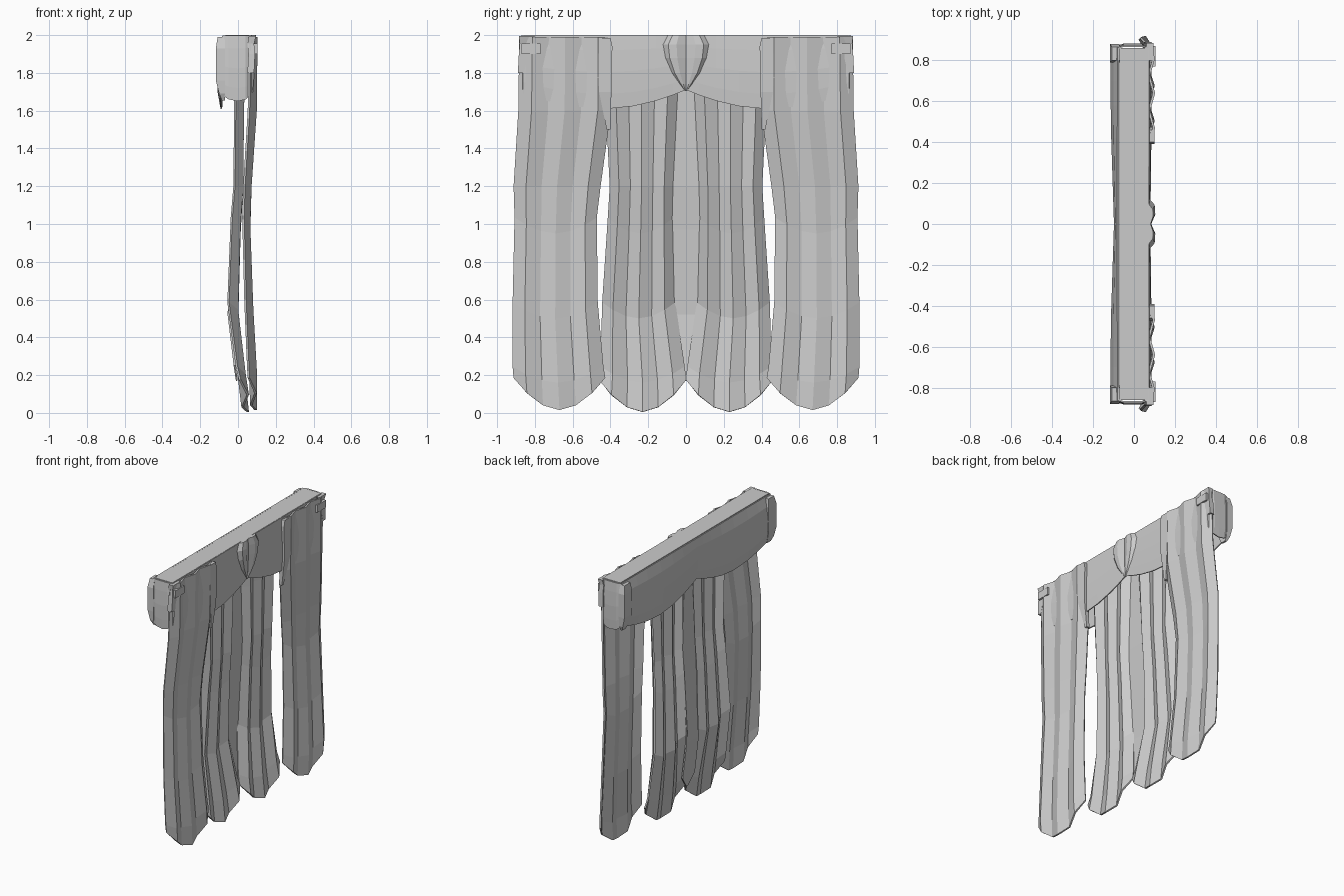
import bpy, bmesh, math

if "Cube" in bpy.data.objects:
    bpy.data.objects.remove(bpy.data.objects["Cube"])


def make_object(name, verts, faces, thickness=0.0):
    me = bpy.data.meshes.new(name)
    me.from_pydata(verts, [], faces)
    bm = bmesh.new()
    bm.from_mesh(me)
    bmesh.ops.recalc_face_normals(bm, faces=bm.faces)
    bm.to_mesh(me)
    bm.free()
    ob = bpy.data.objects.new(name, me)
    bpy.context.collection.objects.link(ob)
    if thickness:
        mod = ob.modifiers.new("cloth_thickness", 'SOLIDIFY')
        mod.thickness = thickness
        mod.offset = 0
    return ob


def loft(name, rows, closed=False, thickness=0.0, caps=False):
    n = len(rows[0])
    verts = [p for r in rows for p in r]
    faces = []
    for i in range(len(rows) - 1):
        for j in range(n if closed else n - 1):
            k = (j + 1) % n
            faces.append((i*n + j, i*n + k, (i+1)*n + k, (i+1)*n + j))
    if caps:
        faces += [tuple(range(n)), tuple(range((len(rows)-1)*n, len(rows)*n))]
    return make_object(name, verts, faces, thickness)


def box(name, x0, x1, y0, y1, z0, z1):
    rows = [[(x0, y0, z), (x1, y0, z), (x1, y1, z), (x0, y1, z)] for z in (z0, z1)]
    return loft(name, rows, True, caps=True)


# Fold layout shared by every curtain panel: (across, depth, hem rise)
FOLDS = [(-1, -.55, .17), (-.72, .5, .09), (-.36, -.2, .025), (0, .5, 0),
         (.36, -.2, .025), (.72, .5, .09), (1, -.55, .17)]


def panel(name, stations, s):
    """Stations are (z, inner y, outer y, mid x, fold depth), top to bottom."""
    rows = []
    for i, (z, a, b, x, d) in enumerate(stations):
        last = i == len(stations) - 1
        row = []
        for t, f, rise in FOLDS:
            y = (a + b)/2 + t*(b - a)/2
            row.append((x + f*d, s*y, z + rise*(1.0 if last else .5 if i > 2 else 0)))
        rows.append(row)
    return loft(name, rows, thickness=.012)


OUTER = [(1.99, .40, .88, .080, .035), (1.60, .40, .885, .076, .035),
         (1.20, .455, .91, .050, .032), (.95, .475, .905, .044, .03),
         (.50, .47, .915, .058, .035), (.16, .44, .915, .075, .04),
         (.015, .43, .91, .076, .035)]
INNER = [(1.93, .03, .43, .012, .045), (1.60, .05, .42, .006, .04),
         (1.20, .07, .40, .002, .04), (.95, .07, .41, -.012, .04),
         (.50, .06, .44, -.027, .045), (.16, .01, .45, .015, .04),
         (.005, .0, .46, .032, .04)]
for s, side in ((-1, "left"), (1, "right")):
    panel("outer_curtain_" + side, OUTER, s)
    panel("inner_curtain_" + side, INNER, s)

# Recessed cloth joining the two inner curtains
loft("centre_pleat", [[(x, -w, z), (x, w, z)] for z, w, x in
     ((1.93, .05, -.01), (1.6, .06, -.014), (1.2, .075, -.018),
      (.97, .075, -.032), (.52, .07, -.05), (.25, .07, -.018), (.17, .01, -.006))],
     thickness=.01)

# Rail
box("curtain_rail", -.07, .07, -.86, .86, 1.93, 2.0)


# Swagged valance wrapped around the rail
def hem(y):
    u = min(abs(y), .86)
    if u < .42:
        return 1.61 + .10*((.42 - u)/.42)**1.8
    return 1.61 + .08*((u - .42)/.44)**2


ys = [-.86, -.8, -.7, -.58, -.42, -.28, -.16, -.07, 0,
      .07, .16, .28, .42, .58, .7, .8, .86]
path = [(1, 0, y, hem(y)) for y in ys]
ends = [(.04, 1.66), (0, 1.65), (-.05, 1.66)]
path += [(0, x, .87, z) for x, z in ends]
path += [(-1, 0, y, hem(y)) for y in reversed(ys)]
path += [(0, x, -.87, z) for x, z in reversed(ends)]
rows = []
for t, bulge in ((0, 0), (.2, .6), (.5, 1), (.8, .8), (1, .35)):
    row = []
    for kind, x, y, low in path:
        swell = bulge*(.5 + .5*min(1, abs(y)/.5))
        if kind == 1:
            x = .070 + .012*swell
        elif kind == -1:
            x = -.078 - .032*swell
        else:
            y += math.copysign(.008*bulge, y)
        row.append((x, y, 1.998 + (low - 1.998)*t))
    rows.append(row)
loft("valance", rows, True, thickness=.008)

# Gathered shell at the middle of the valance, with two creases
shell = []
for z, w, d in ((2.0, .095, .02), (1.95, .125, .03), (1.88, .115, .03),
                (1.80, .08, .022), (1.74, .035, .012), (1.705, .006, .004)):
    prof = [(-1, 0), (-.75, .9), (-.4, 1), (0, .35), (.4, 1), (.75, .9), (1, 0)]
    shell.append([(.074 + d*k, w*t, z) for t, k in prof] + [(.066, 0, z)])
loft("centre_gather", shell, True, caps=True)

for s, side in ((-1, "left"), (1, "right")):
    # Rounded cloth flaps at the back corners
    flap = []
    for z, x, y0, y1 in ((1.99, -.108, .80, .865), (1.93, -.117, .79, .88),
                         (1.76, -.117, .79, .88), (1.69, -.10, .80, .875),
                         (1.655, -.085, .82, .86)):
        flap.append([(x, s*y0, z), (x, s*y1, z), (-.07, s*y1, z), (-.07, s*y0, z)])
    loft("back_corner_flap_" + side, flap, True, caps=True)
    # Tie bands and tails at the front corners
    box("corner_tie_" + side, .075, .104, *sorted((s*.77, s*.87)), 1.90, 1.955)
    tail = []
    for z, x, y0, y1 in ((1.995, .095, .80, .885), (1.955, .085, .83, .88),
                         (1.90, .09, .83, .885), (1.80, .085, .86, .89)):
        tail.append([(x, s*y0, z), (x, s*y1, z), (x - .035, s*y1, z), (x - .035, s*y0, z)])
    loft("corner_tail_" + side, tail, True, caps=True)
    # Straight tabs lying over the valance by the inner edge of the outer curtains
    tab = []
    for z, y0, y1 in ((1.985, .40, .46), (1.94, .39, .475), (1.70, .395, .46), (1.50, .40, .42)):
        x = .1 if z > 1.6 else .075
        tab.append([(x, s*y0, z), (x, s*y1, z), (x - .025, s*y1, z), (x - .025, s*y0, z)])
    loft("curtain_tab_" + side, tab, True, caps=True)
